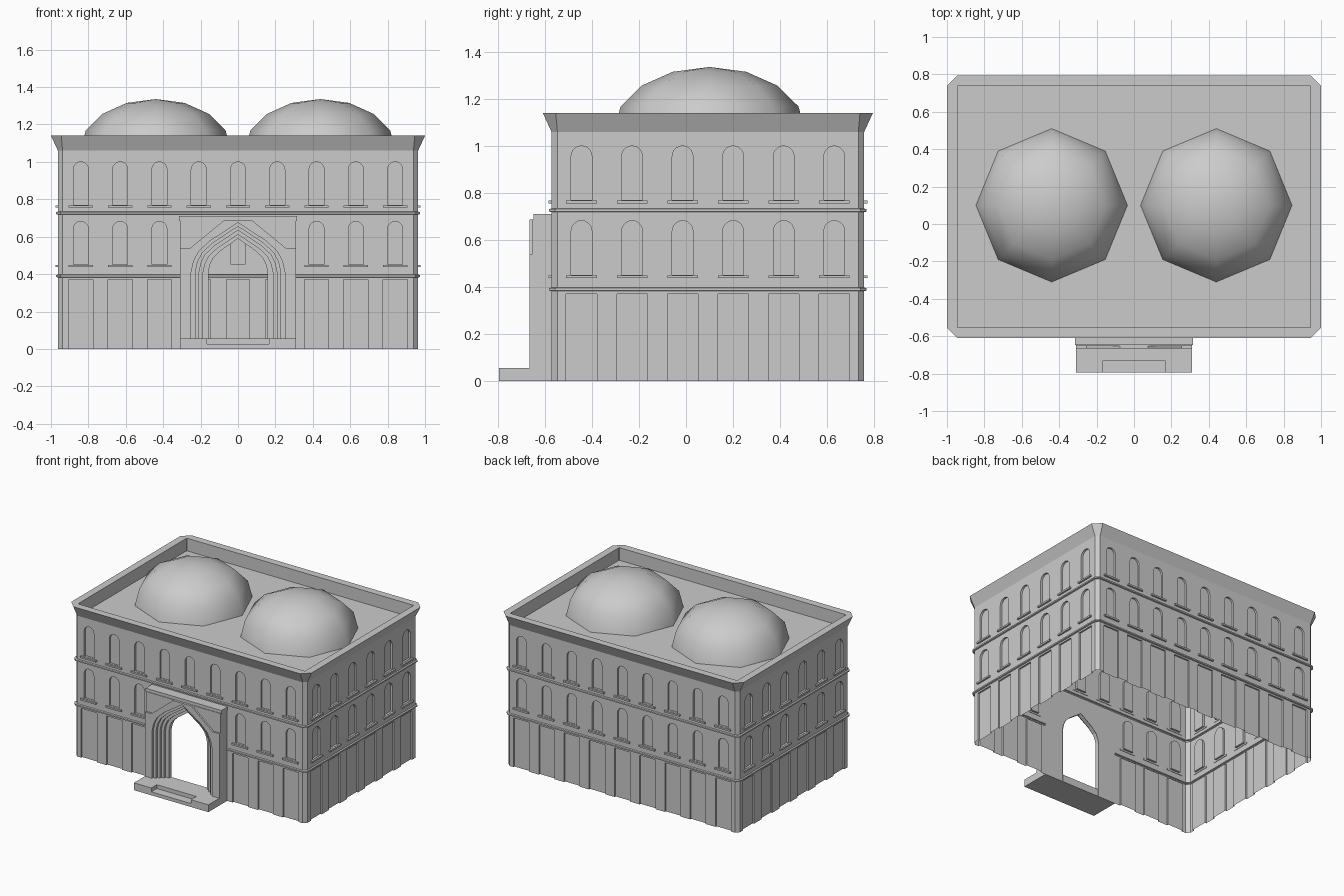
import bpy, bmesh, math
from mathutils import Matrix, Vector

cube = bpy.data.objects.get("Cube")
if cube:
    bpy.data.objects.remove(cube, do_unlink=True)

stone = bpy.data.materials.new("pale_stone")
stone.use_nodes = True
stone.diffuse_color = (0.6, 0.6, 0.6, 1)
stone.node_tree.nodes["Principled BSDF"].inputs["Base Color"].default_value = (0.6, 0.6, 0.6, 1)

CENTRE_Y = 0.093
HALF_X, HALF_Y = 0.963, 0.665
ROOF = 1.045


def finish(name, bm):
    bmesh.ops.recalc_face_normals(bm, faces=bm.faces)
    mesh = bpy.data.meshes.new(name)
    bm.to_mesh(mesh)
    bm.free()
    mesh.materials.append(stone)
    obj = bpy.data.objects.new(name, mesh)
    bpy.context.collection.objects.link(obj)
    return obj


def prism(bm, outline, y0, y1, matrix=Matrix()):
    """Extrude an (x, z) outline from y0 to y1."""
    near, far = [[bm.verts.new(matrix @ Vector((x, y, z))) for x, z in outline] for y in (y0, y1)]
    bm.faces.new(near)
    bm.faces.new(far[::-1])
    n = len(outline)
    for i in range(n):
        j = (i + 1) % n
        bm.faces.new((near[i], far[i], far[j], near[j]))


def rect(x0, x1, z0, z1):
    return [(x0, z0), (x1, z0), (x1, z1), (x0, z1)]


def box(name, x0, x1, y0, y1, z0, z1):
    bm = bmesh.new()
    prism(bm, rect(x0, x1, z0, z1), y0, y1)
    return finish(name, bm)


def carve(target, bm):
    """Subtract the cutter mesh from the target."""
    cutter = finish("cutter", bm)
    cutter.hide_render = True
    mod = target.modifiers.new("carve", 'BOOLEAN')
    mod.operation, mod.solver, mod.object = 'DIFFERENCE', 'EXACT', cutter
    mesh = bpy.data.meshes.new_from_object(
        target.evaluated_get(bpy.context.evaluated_depsgraph_get()))
    target.modifiers.clear()
    target.data = mesh
    bpy.data.objects.remove(cutter, do_unlink=True)


def round_arch(u, half, z0, z1):
    spring = z1 - half
    arc = [(u + half * math.cos(math.pi * i / 10), spring + half * math.sin(math.pi * i / 10))
           for i in range(11)]
    return [(u - half, z0), (u + half, z0)] + arc


def pointed_arch(half, apex, z0=0.055, spring=0.41):
    shape = [(1, 0), (0.95, 0.22), (0.84, 0.42), (0.6, 0.63)]
    side = [(half, z0)] + [(half * a, spring + (apex - spring) * b) for a, b in shape]
    return side + [(0, apex)] + [(-x, z) for x, z in reversed(side)]


# Main block: chamfered rings lofted upward, with string courses, flared cornice and sunken roof
profile = [(0, 0, 0.025), (0.382, 0, 0.025), (0.385, 0.01, 0.025), (0.395, 0.01, 0.025),
           (0.398, 0, 0.025), (0.718, 0, 0.025), (0.721, 0.01, 0.025), (0.731, 0.01, 0.025),
           (0.734, 0, 0.025), (1.06, 0, 0.025), (1.14, 0.037, 0.055),
           (1.14, -0.018, 0.004), (ROOF, -0.018, 0.004)]
bm = bmesh.new()
rings = []
for z, off, c in profile:
    a, b = HALF_X + off, HALF_Y + off
    pts = [(a - c, -b), (a, c - b), (a, b - c), (a - c, b),
           (c - a, b), (-a, b - c), (-a, c - b), (c - a, -b)]
    rings.append([bm.verts.new((x, y + CENTRE_Y, z)) for x, y in pts])
for low, high in zip(rings, rings[1:]):
    for i in range(8):
        j = (i + 1) % 8
        bm.faces.new((low[i], low[j], high[j], high[i]))
bm.faces.new(rings[0][::-1])
bm.faces.new(rings[-1])
walls = finish("walls_and_roof", bm)

# Window recesses, ground floor niches and sills on all four sides
cuts, sills = bmesh.new(), bmesh.new()
for side in range(4):
    across = side % 2
    dist = HALF_X if across else HALF_Y
    count, pitch = (6, 0.215) if across else (9, 0.21)
    half = 0.044 if across else 0.04
    turn = Matrix.Translation((0, CENTRE_Y, 0)) @ Matrix.Rotation(side * math.pi / 2, 4, 'Z')
    for i in range(count):
        u = (i - (count - 1) / 2) * pitch
        behind_portal = side == 0 and abs(u) < 0.3
        for bottom in (0.77, 0.452):
            if bottom < 0.5 and behind_portal:
                continue
            prism(cuts, round_arch(u, half, bottom, bottom + 0.23), -dist - 0.05, -dist + 0.015, turn)
            prism(sills, rect(u - 0.065, u + 0.065, bottom - 0.014, bottom - 0.002),
                  -dist - 0.013, -dist + 0.003, turn)
        if not behind_portal:
            prism(cuts, rect(u - 0.065, u + 0.065, -0.05, 0.37), -dist - 0.05, -dist + 0.012, turn)
finish("window_sills", sills)
front = CENTRE_Y - HALF_Y
prism(cuts, pointed_arch(0.158, 0.59, -0.05), front - 0.05, front + 0.008)
carve(walls, cuts)

# Open the underside and the doorway so the block is a hollow shell
bm = bmesh.new()
bm.from_mesh(walls.data)
doomed = []
for f in bm.faces:
    f.normal_update()
    under = all(v.co.z < 0.001 for v in f.verts)
    door = f.normal.y < -0.9 and all(
        abs(v.co.x) < 0.17 and v.co.z < 0.6 and abs(v.co.y - front - 0.008) < 0.002 for v in f.verts)
    if under or door:
        doomed.append(f)
bmesh.ops.delete(bm, geom=doomed, context='FACES')
bm.to_mesh(walls.data)
bm.free()

# Entrance portal with stepped pointed arches and sunken spandrels
portal = box("portal", -0.31, 0.31, -0.665, front, 0.05, 0.687)
steps = [(0.25, 0.675, -0.65), (0.228, 0.655, -0.632), (0.208, 0.635, -0.614),
         (0.186, 0.612, -0.595), (0.158, 0.59, -0.5)]
for half, apex, depth in steps:
    bm = bmesh.new()
    prism(bm, pointed_arch(half, apex, 0.03), -0.75, depth)
    carve(portal, bm)
bm = bmesh.new()
for s in (-1, 1):
    prism(bm, [(s * x, z) for x, z in [(0.33, 0.54), (0.255, 0.54), (0.06, 0.7), (0.33, 0.7)]],
          -0.75, -0.652)
carve(portal, bm)
box("portal_cap", -0.315, 0.315, -0.648, front, 0.685, 0.71)

# Entrance platform with a lower step cut into its front
platform = box("entrance_platform", -0.31, 0.31, -0.795, front, 0, 0.055)
bm = bmesh.new()
prism(bm, rect(-0.165, 0.165, 0.026, 0.1), -0.85, -0.73)
carve(platform, bm)

# Two eight-sided domes
for name, x in (("left_dome", 0.44), ("right_dome", -0.44)):
    bm = bmesh.new()
    bmesh.ops.create_uvsphere(bm, u_segments=8, v_segments=8, radius=1)
    bmesh.ops.delete(bm, geom=[v for v in bm.verts if v.co.z < -0.01], context='VERTS')
    for v in bm.verts:
        base = v.co.z < 0.01
        v.co = (x + v.co.x * 0.405, 0.1 + v.co.y * 0.41, ROOF if base else 1.063 + v.co.z * 0.273)
    for f in bm.faces:
        f.smooth = True
    finish(name, bm)
